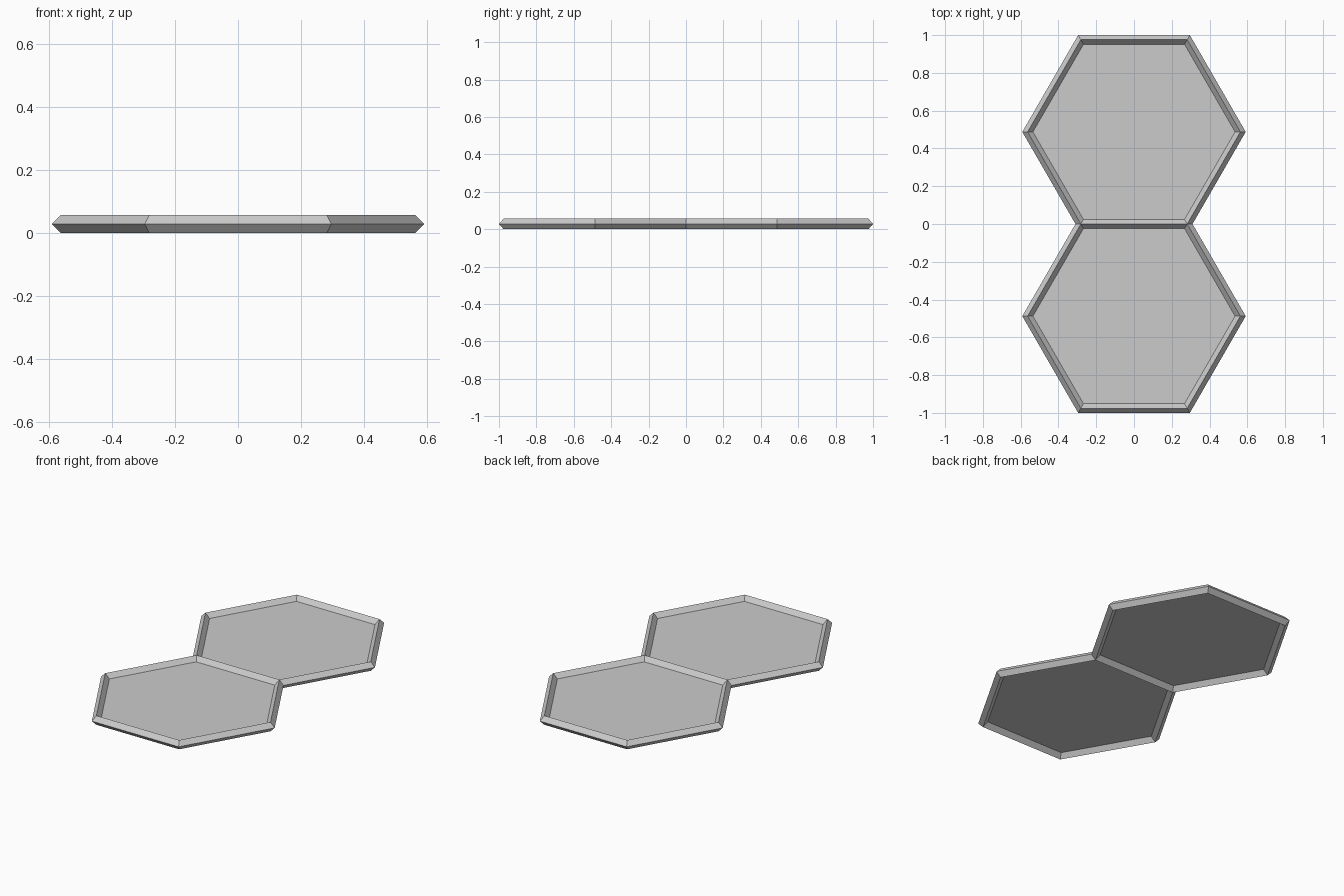
import bpy, math

if "Cube" in bpy.data.objects:
    bpy.data.objects.remove(bpy.data.objects["Cube"])

RIM_R = 0.5632          # centre line radius of the hexagonal rim
TUBE_R = 0.0282         # half thickness of the diamond-section rim
OFFSET = RIM_R * math.cos(math.radians(30))  # neighbouring cells share one edge


def hex_cell(name, y):
    # Six-sided rim with a diamond cross-section
    bpy.ops.mesh.primitive_torus_add(
        major_segments=6, minor_segments=4, major_radius=RIM_R,
        minor_radius=TUBE_R, location=(0, y, TUBE_R))
    rim = bpy.context.object
    rim.name = name + "_rim"
    bpy.ops.object.shade_flat()

    # Thin flat panel at mid height, its edge buried in the rim
    bpy.ops.mesh.primitive_circle_add(
        vertices=6, radius=RIM_R - TUBE_R / 2, fill_type='NGON',
        location=(0, y, TUBE_R), rotation=(0, 0, math.radians(30)))
    panel = bpy.context.object
    panel.name = name + "_panel"


hex_cell("back_cell", OFFSET)
hex_cell("front_cell", -OFFSET)
